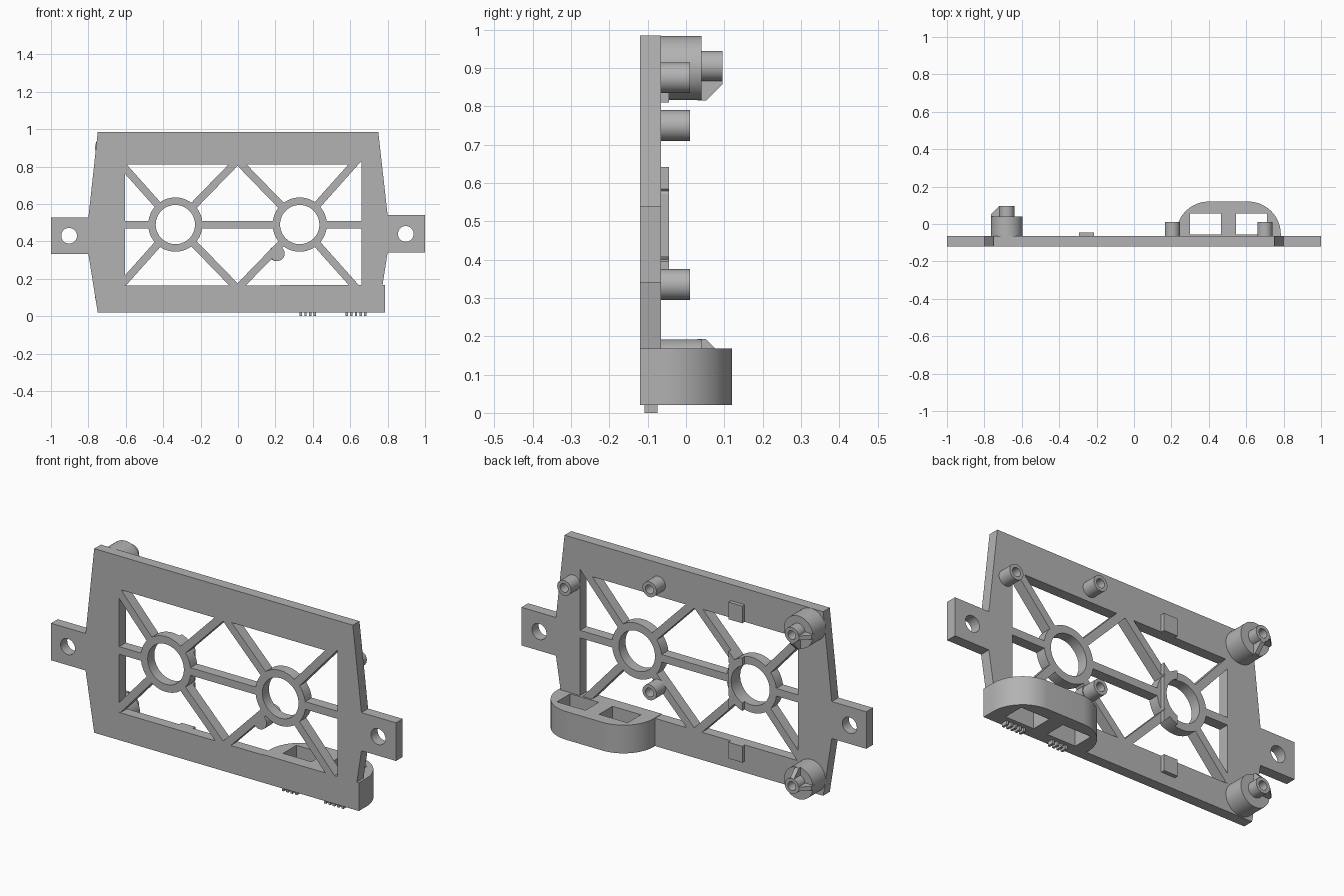
import bpy, bmesh, math
from mathutils import Vector

if "Cube" in bpy.data.objects:
    bpy.data.objects.remove(bpy.data.objects["Cube"], do_unlink=True)

# Single plastic colour
grey = bpy.data.materials.new("plain grey")
grey.use_nodes = True
COLOUR = (0.45, 0.45, 0.45, 1)
grey.diffuse_color = COLOUR
grey.node_tree.nodes["Principled BSDF"].inputs["Base Color"].default_value = COLOUR

FRONT, BACK = -0.12, -0.065
MID = 0.49
RINGS = (-0.335, 0.33)
parts = []


def finish(name, bm, keep=True):
    bmesh.ops.recalc_face_normals(bm, faces=bm.faces)
    mesh = bpy.data.meshes.new(name)
    bm.to_mesh(mesh)
    bm.free()
    mesh.materials.append(grey)
    obj = bpy.data.objects.new(name, mesh)
    bpy.context.collection.objects.link(obj)
    if keep:
        parts.append(obj)
    return obj


def upright(a, b, t):
    return (a, t, b)


def flat(a, b, t):
    return (a, b, t)


def prism(name, pts, t0, t1, place=upright, keep=True):
    """Extrude a 2D outline between two depths."""
    bm = bmesh.new()
    low = [bm.verts.new(place(a, b, t0)) for a, b in pts]
    high = [bm.verts.new(place(a, b, t1)) for a, b in pts]
    bm.faces.new(low)
    bm.faces.new(high)
    for i in range(len(pts)):
        j = (i + 1) % len(pts)
        bm.faces.new((low[i], low[j], high[j], high[i]))
    return finish(name, bm, keep)


def arc(cx, cy, r, start=0, end=360, steps=48):
    count = steps if end - start == 360 else steps + 1
    angles = [math.radians(start + (end - start) * i / steps) for i in range(count)]
    return [(cx + r * math.cos(a), cy + r * math.sin(a)) for a in angles]


def rect(x0, x1, z0, z1):
    return [(x0, z0), (x1, z0), (x1, z1), (x0, z1)]


def bar(p, q, half=0.02):
    p, q = Vector(p), Vector(q)
    side = (q - p).normalized().orthogonal() * half
    return [tuple(v) for v in (p - side, q - side, q + side, p + side)]


def boolean(target, tool, operation):
    mod = target.modifiers.new("combine", "BOOLEAN")
    mod.operation, mod.object, mod.solver = operation, tool, "EXACT"
    bpy.context.view_layer.objects.active = target
    bpy.ops.object.modifier_apply(modifier=mod.name)
    bpy.data.objects.remove(tool, do_unlink=True)


def add(pts, t0=FRONT, t1=BACK, place=upright):
    boolean(plate, prism("piece", pts, t0, t1, place, False), "UNION")


def cut(pts, t0=-0.3, t1=0.3, place=upright):
    boolean(plate, prism("cutter", pts, t0, t1, place, False), "DIFFERENCE")


def tube(name, x, z, r, inner, y0, y1, steps=40):
    """Hollow round post standing on the back of the plate."""
    bm = bmesh.new()
    rings = [[bm.verts.new((a, y, b)) for a, b in arc(x, z, rad, steps=steps)]
             for rad, y in ((r, y0), (r, y1), (inner, y1), (inner, y0))]
    for k in range(4):
        lo, hi = rings[k], rings[(k + 1) % 4]
        for i in range(steps):
            j = (i + 1) % steps
            bm.faces.new((lo[i], lo[j], hi[j], hi[i]))
    return finish(name, bm)


# Frame with side ears, then the large opening
plate = prism("frame_plate", [
    (-0.75, 0.02), (0.75, 0.02), (0.8, 0.34), (1, 0.34), (1, 0.54), (0.8, 0.54),
    (0.75, 0.985), (-0.75, 0.985), (-0.8, 0.527), (-1, 0.527), (-1, 0.333), (-0.8, 0.333)],
    FRONT, BACK)
cut([(-0.605, 0.165), (0.6, 0.165), (0.66, 0.135), (0.66, 0.845), (0.6, 0.81), (-0.605, 0.81)])

# Lattice: cross bar, diagonal spokes and two rings
add(bar((-0.65, MID), (0.7, MID)))
for cx, ends in zip(RINGS, ((-0.615, 0.02), (-0.02, 0.655))):
    for x in ends:
        slope = 1.12 if abs(x) > 0.1 else 1.03
        for s in (-1, 1):
            add(bar((cx, MID), (x, MID + s * slope * abs(x - cx))))
    add(arc(cx, MID, 0.145))
add(arc(0.21, 0.335, 0.04, steps=32))
for cx in RINGS:
    cut(arc(cx, MID, 0.105))
for x, z in ((-0.903, 0.43), (0.897, 0.44)):
    cut(arc(x, z, 0.042, steps=32))

# Raised strip that follows the lattice on the back
strip = plate.copy()
strip.data = plate.data.copy()
strip.name = "raised_strip"
bpy.context.collection.objects.link(strip)
parts.append(strip)
boolean(strip, prism("clip", rect(-0.295, -0.215, 0.08, 0.9), -0.086, 0, upright, False), "INTERSECT")
strip.location.y = 0.02

# Rounded housing at the lower left with two open wells
housing = ([(0.225, FRONT)] + arc(0.40, -0.055, 0.175, 180, 90, 16)
           + arc(0.61, -0.055, 0.175, 90, 0, 16) + [(0.785, FRONT)])
add(housing, 0.02, 0.168, flat)
for x in (0.3, 0.545):
    cut(rect(x, x + 0.165, -0.055, 0.055), -0.1, 0.25, flat)

# Small ribs under the housing
for start, count in ((0.33, 4), (0.575, 5)):
    for i in range(count):
        x = start + i * 0.025
        prism("under_rib", rect(x, x + 0.012, -0.108, -0.075), 0, 0.021, flat)

# Hollow locating pins
for x, z in ((0.205, 0.875), (0.70, 0.75), (0.205, 0.335)):
    tube("locating_pin", x, z, 0.04, 0.023, BACK - 0.002, 0.01)

# Corner bosses with a hollow tip and sloping fins
for z, inward in ((0.9, -1), (0.108, 1)):
    prism("corner_boss", arc(-0.68, z, 0.084), BACK - 0.002, 0.04)
    tube("boss_tip", -0.68, z + 0.005, 0.04, 0.023, 0.038, 0.095)
    fin = [(0.032, 0.03), (0.085, 0.03), (0.085, 0.052), (0.042, 0.095), (0.032, 0.095)]
    prism("side_fin", fin, -0.011, 0.011, lambda r, y, t: (-0.68 - r, y, z + t))
    prism("inner_fin", fin, -0.011, 0.011, lambda r, y, t: (-0.68 + t, y, z + inward * r))

# Smooth the round walls and keep hard edges
bpy.ops.object.select_all(action="DESELECT")
for obj in parts:
    obj.select_set(True)
bpy.context.view_layer.objects.active = plate
bpy.ops.object.shade_smooth_by_angle(angle=math.radians(30))
